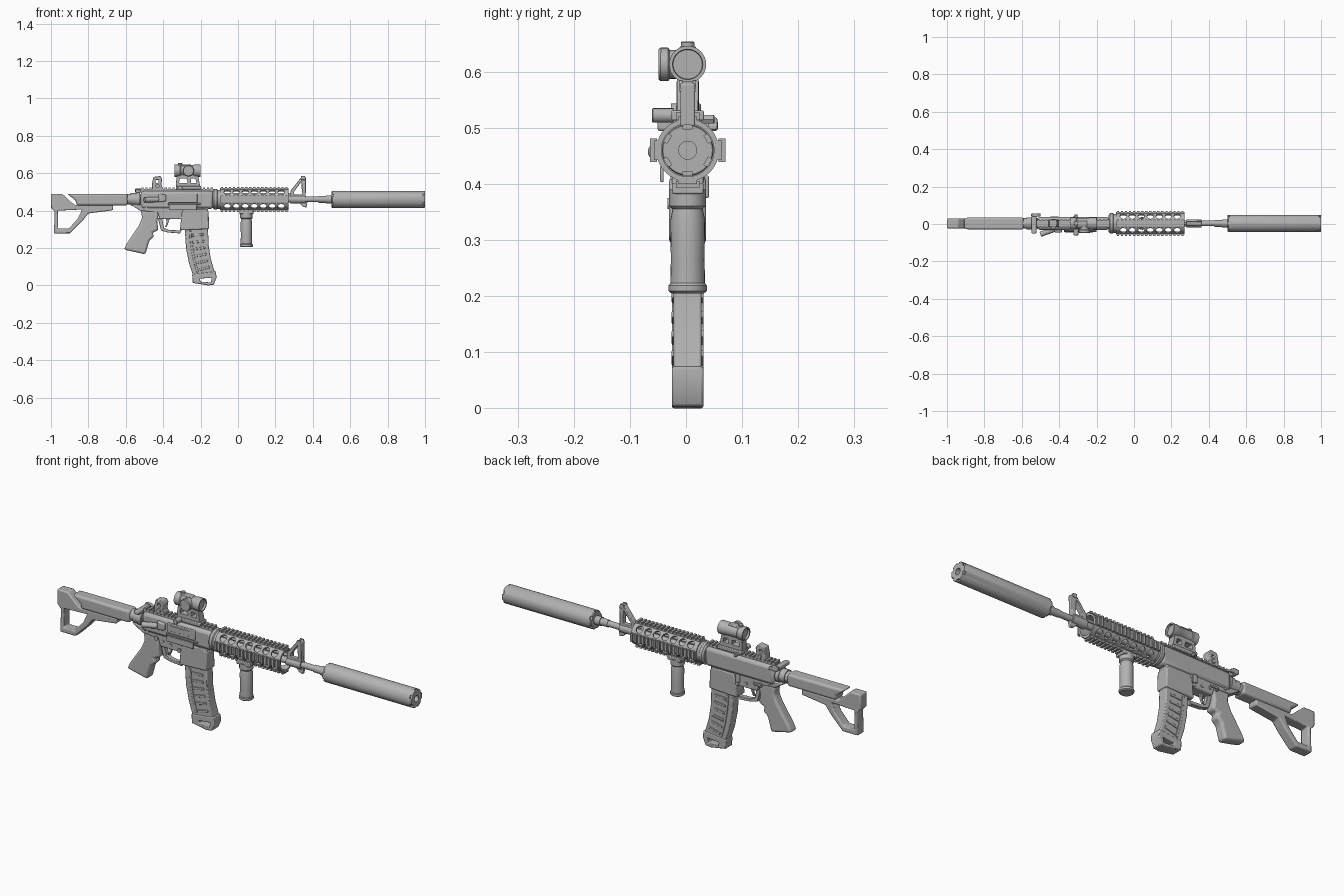
import bpy, bmesh
from math import radians, pi
from mathutils import Matrix, Vector

cube = bpy.data.objects.get("Cube")
if cube:
    bpy.data.objects.remove(cube, do_unlink=True)

CY, CZ = 0.003, 0.46          # bore axis
grey = bpy.data.materials.new("plain grey")
grey.use_nodes = True
COL = (0.45, 0.45, 0.45, 1)
grey.diffuse_color = COL
for node in grey.node_tree.nodes:
    if node.type == 'BSDF_PRINCIPLED':
        node.inputs["Base Color"].default_value = COL
parts = []


def finish(name, bm, bevel=0.0, seg=2):
    bmesh.ops.recalc_face_normals(bm, faces=bm.faces[:])
    me = bpy.data.meshes.new(name)
    bm.to_mesh(me)
    bm.free()
    me.materials.append(grey)
    ob = bpy.data.objects.new(name, me)
    ob.location.y = CY
    bpy.context.collection.objects.link(ob)
    if bevel:
        m = ob.modifiers.new("soft_edges", 'BEVEL')
        m.width, m.segments = bevel, seg
        m.limit_method, m.angle_limit = 'ANGLE', radians(30)
    parts.append(ob)
    return ob


def prism(name, pts, half, y=0.0, bevel=0.003, seg=2, hole=None):
    """Side outline (x, z) given thickness across y, with optional holes."""
    bm = bmesh.new()
    face = bm.faces.new([bm.verts.new((x, y - half, z)) for x, z in pts])
    out = bmesh.ops.extrude_face_region(bm, geom=[face])
    verts = [g for g in out["geom"] if isinstance(g, bmesh.types.BMVert)]
    bmesh.ops.translate(bm, verts=verts, vec=(0, 2 * half, 0))
    ob = finish(name, bm)
    for h in hole or []:
        cut(ob, prism("cutter", h, half * 2, y, 0))
    if bevel:
        m = ob.modifiers.new("soft_edges", 'BEVEL')
        m.width, m.segments = bevel, seg
        m.limit_method, m.angle_limit = 'ANGLE', radians(30)
    return ob


def add_box(bm, c, size, rot=Matrix()):
    bmesh.ops.create_cube(bm, size=1, matrix=rot @ Matrix.Translation(c) @ Matrix.Diagonal((*size, 1)))


def box(name, c, size, bevel=0.003, tilt=0):
    bm = bmesh.new()
    add_box(bm, (0, 0, 0), size, Matrix.Translation(c) @ Matrix.Rotation(tilt, 4, 'Y'))
    return finish(name, bm, bevel)


def lathe(name, profile, start, axis=(1, 0, 0), n=32):
    """Turn (distance, radius) pairs around an axis."""
    bm = bmesh.new()
    vs = [bm.verts.new((r, 0, d)) for d, r in profile]
    es = [bm.edges.new(p) for p in zip(vs, vs[1:])]
    bmesh.ops.spin(bm, geom=vs + es, cent=(0, 0, 0), axis=(0, 0, 1), angle=2 * pi, steps=n)
    bmesh.ops.remove_doubles(bm, verts=bm.verts[:], dist=1e-5)
    rot = Vector(axis).to_track_quat('Z', 'Y').to_matrix().to_4x4()
    bmesh.ops.transform(bm, matrix=Matrix.Translation(start) @ rot, verts=bm.verts[:])
    return finish(name, bm)


def rod(name, a, b, r, n=20):
    d = Vector(b) - Vector(a)
    L = d.length
    e = min(0.002, r * 0.3, L * 0.3)
    return lathe(name, [(0, 0), (0, r), (L - e, r), (L, r - e), (L, 0)], a, d, n)


def cut(ob, cutter):
    m = ob.modifiers.new("cut", 'BOOLEAN')
    m.operation, m.object, m.solver = 'DIFFERENCE', cutter, 'EXACT'
    bpy.context.view_layer.objects.active = ob
    bpy.ops.object.modifier_apply(modifier=m.name)
    parts.remove(cutter)
    bpy.data.objects.remove(cutter, do_unlink=True)


def around(deg):
    return Matrix.Translation((0, 0, CZ)) @ Matrix.Rotation(radians(deg), 4, 'X')


def rail(name, x0, x1, deg, r0, r1):
    bm = bmesh.new()
    rot, n = around(deg), round((x1 - x0) / 0.021)
    add_box(bm, ((x0 + x1) / 2, 0, (r0 + r1 - .007) / 2), (x1 - x0, .034, r1 - .007 - r0), rot)
    step = (x1 - x0) / n
    for i in range(n):
        add_box(bm, (x0 + (i + .5) * step, 0, r1 - .006), (step * .55, .042, .012), rot)
    return finish(name, bm)


# Suppressor with notched rims
sup = lathe("suppressor", [(0, 0), (0, .043), (.004, .046), (.496, .046), (.5, .044),
                           (.5, .016), (.46, .016), (.46, 0)], (.5, 0, CZ), n=48)
bm = bmesh.new()
for k in range(6):
    for x in (.5, 1.0):
        add_box(bm, (x, 0, .046), (.02, .016, .016), around(60 * k))
cut(sup, finish("cutter", bm))

# Barrel, gas tube and front sight
lathe("barrel", [(0, 0), (0, .02), (.1, .016), (.4, .016), (.4, .022), (.48, .022), (.48, .015),
                 (.55, .015), (.55, .018), (.59, .018), (.59, .022), (.63, .022), (.63, 0)], (-.12, 0, CZ))
rod("gas_tube", (-.12, 0, .488), (.3, 0, .488), .007, 12)
prism("front_sight", [(.28, .47), (.28, .505), (.335, .575), (.352, .583), (.363, .578), (.362, .47)], .013,
      hole=[[(.30, .502), (.338, .553), (.343, .487), (.30, .487)]])
prism("front_sight_lug", [(.32, .45), (.372, .45), (.366, .416), (.345, .422)], .008)
for s in (-1, 1):
    prism("front_sight_ear", [(.335, .565), (.338, .585), (.358, .585), (.363, .565)], .003, s * .012, .001)

# Handguard tube with round vents, and four rails
guard = lathe("handguard", [(0, .047), (0, .056), (.366, .056), (.366, .047), (0, .047)], (-.096, 0, CZ), n=32)
bm = bmesh.new()
for k in range(4):
    for i in range(7):
        m = around(45 + 90 * k) @ Matrix.Translation((-.057 + .048 * i, 0, .055))
        bmesh.ops.create_cone(bm, cap_ends=True, segments=16, radius1=.018, radius2=.018, depth=.05, matrix=m)
cut(guard, finish("cutter", bm))
for side, deg in (("top", 0), ("left", -90), ("bottom", 180), ("right", 90)):
    rail(side + "_rail", -.096, .27, deg, .05, .067)
lathe("barrel_nut", [(0, 0), (0, .046), (.008, .055), (.022, .055), (.026, .05), (.04, .05), (.04, 0)], (-.135, 0, CZ))

# Foregrip
lathe("foregrip", [(0, 0), (0, .029), (.004, .034), (.014, .034), (.018, .031), (.06, .030), (.13, .031),
                   (.15, .027), (.156, .033), (.185, .033), (.185, 0)], (.045, 0, .205), (0, 0, 1), 24)
box("foregrip_clamp", (.045, 0, .392), (.075, .056, .02))

# Upper receiver
box("upper_receiver", (-.325, 0, .457), (.39, .068, .095), .016)
rail("receiver_rail", -.52, -.13, 0, .04, .063)
box("ejection_port_frame", (-.295, -.034, .467), (.155, .012, .05), .003)
box("bolt", (-.3, -.04, .47), (.11, .005, .026), .001)
box("dust_cover", (-.295, -.046, .418), (.15, .006, .03), .002)
rod("dust_cover_hinge", (-.375, -.04, .436), (-.2, -.04, .436), .005, 10)
prism("case_deflector", [(-.425, .445), (-.425, .49), (-.385, .485), (-.385, .45)], .012, -.036, .006)
rod("forward_assist", (-.5, -.058, .457), (-.41, -.026, .46), .014)
box("charging_handle", (-.535, 0, .504), (.026, .108, .02), .005)
box("charging_handle_bar", (-.48, 0, .503), (.13, .03, .014))
prism("charging_latch", [(-.55, .496), (-.55, .518), (-.52, .518), (-.50, .506), (-.50, .496)], .008, .045)

# Lower receiver, trigger and controls
prism("lower_receiver", [(-.58, .435), (-.52, .398), (-.43, .392), (-.42, .355), (-.305, .355), (-.305, .305),
                         (-.16, .308), (-.16, .42), (-.52, .43)], .028, bevel=.005)
prism("magazine_well", [(-.31, .295), (-.155, .302), (-.157, .395), (-.175, .41), (-.29, .41), (-.302, .385)],
      .033, bevel=.005)
prism("trigger_guard", [(-.428, .36), (-.412, .294), (-.374, .283), (-.31, .278), (-.30, .296), (-.315, .294),
                        (-.369, .297), (-.396, .308), (-.406, .36)], .012, bevel=.002)
prism("trigger", [(-.385, .36), (-.365, .36), (-.372, .335), (-.382, .312), (-.39, .312), (-.382, .335)], .006,
      bevel=.002)
for x, z in ((-.195, .405), (-.36, .378), (-.405, .385), (-.49, .413)):
    rod("pin", (x, -.031, z), (x, .031, z), .008, 12)
rod("selector_pivot", (-.44, -.033, .392), (-.44, .034, .392), .011, 16)
box("selector_lever", (-.425, .034, .394), (.045, .007, .011), .002)
box("bolt_catch", (-.315, .033, .395), (.022, .01, .04))
rod("magazine_button", (-.31, -.036, .365), (-.31, .032, .365), .01, 14)

# Pistol grip
prism("pistol_grip", [(-.52, .402), (-.42, .402), (-.432, .34), (-.425, .295), (-.458, .283), (-.448, .262),
                      (-.474, .24), (-.495, .166), (-.61, .192), (-.594, .225), (-.53, .32), (-.512, .362)],
      .026, bevel=.012, seg=3)

# Curved magazine with ribs and a looped floor plate
prism("magazine", [(-.285, .31), (-.16, .31), (-.158, .22), (-.145, .14), (-.12, .055), (-.238, .045),
                   (-.262, .12), (-.278, .2)], .025, bevel=.004)
for i in range(6):
    z = .09 + .036 * i
    t = (.31 - z) / .26
    x, tilt = -.222 + .045 * t * t, -.33 * t
    box("magazine_rib", (x + .008, 0, z), (.062, .057, .012), .002, tilt)
    box("magazine_spine", (x - .032, 0, z), (.012, .056, .04), .002, tilt)
prism("magazine_floor", [(-.245, .06), (-.118, .075), (-.115, .04), (-.13, .004), (-.16, 0), (-.243, .014)],
      .028, bevel=.004, hole=[[(-.205, .036), (-.14, .042), (-.145, .016), (-.2, .02)]])

# Stock
rod("buffer_tube", (-.85, 0, CZ), (-.52, 0, CZ), .028)
lathe("castle_nut", [(0, 0), (0, .033), (.03, .033), (.03, .037), (.05, .037), (.05, 0)], (-.575, 0, CZ), n=24)
prism("stock_body", [(-.914, .49), (-.59, .49), (-.59, .428), (-.865, .428), (-.865, .452)], .033,
      bevel=.018, seg=4)
prism("stock_frame", [(-1, .49), (-.94, .49), (-.89, .443), (-.87, .43), (-.668, .43), (-.668, .402), (-.8, .385),
                      (-.834, .342), (-.898, .278), (-.984, .278), (-.98, .395), (-1, .417)], .026, bevel=.006,
      hole=[[(-.963, .40), (-.834, .406), (-.856, .358), (-.904, .305), (-.963, .305)]])

# Rear sight
prism("rear_sight", [(-.46, .515), (-.46, .545), (-.452, .58), (-.415, .585), (-.405, .57), (-.41, .54), (-.40, .515)],
      .02, hole=[[(-.44, .548), (-.44, .565), (-.425, .565), (-.425, .548)]])
rod("rear_sight_knob", (-.43, -.03, .532), (-.43, .024, .532), .011, 16)

# Optic and its mount
lathe("optic_tube", [(.01, 0), (.01, .026), (0, .027), (0, .033), (.03, .033), (.034, .03), (.1, .03), (.105, .033),
                     (.14, .033), (.14, .027), (.13, .026), (.13, 0)], (-.34, 0, .613))
prism("optic_mount", [(-.33, .52), (-.2, .52), (-.205, .545), (-.215, .592), (-.325, .592), (-.332, .55)], .019,
      hole=[[(-.315, .548), (-.27, .548), (-.275, .572), (-.312, .572)],
            [(-.252, .548), (-.222, .548), (-.228, .572), (-.252, .572)]])
box("mount_clamp", (-.265, 0, .522), (.135, .058, .018))
rod("mount_knob", (-.31, -.025, .522), (-.31, -.064, .522), .013, 16)
rod("mount_nut", (-.31, .025, .515), (-.31, .048, .515), .009, 6)
lathe("side_dial", [(0, 0), (0, .026), (.03, .026), (.033, .03), (.046, .03), (.05, .027), (.05, 0)],
      (-.265, -.002, .613), (0, -1, 0), 24)
rod("top_dial", (-.31, 0, .635), (-.31, 0, .654), .012, 16)
box("optic_top_block", (-.285, 0, .638), (.07, .03, .016), .004)

# Smooth shading that keeps edges crisp
bpy.ops.object.select_all(action='DESELECT')
for ob in parts:
    ob.select_set(True)
bpy.context.view_layer.objects.active = parts[0]
bpy.ops.object.shade_smooth_by_angle(angle=radians(32))
